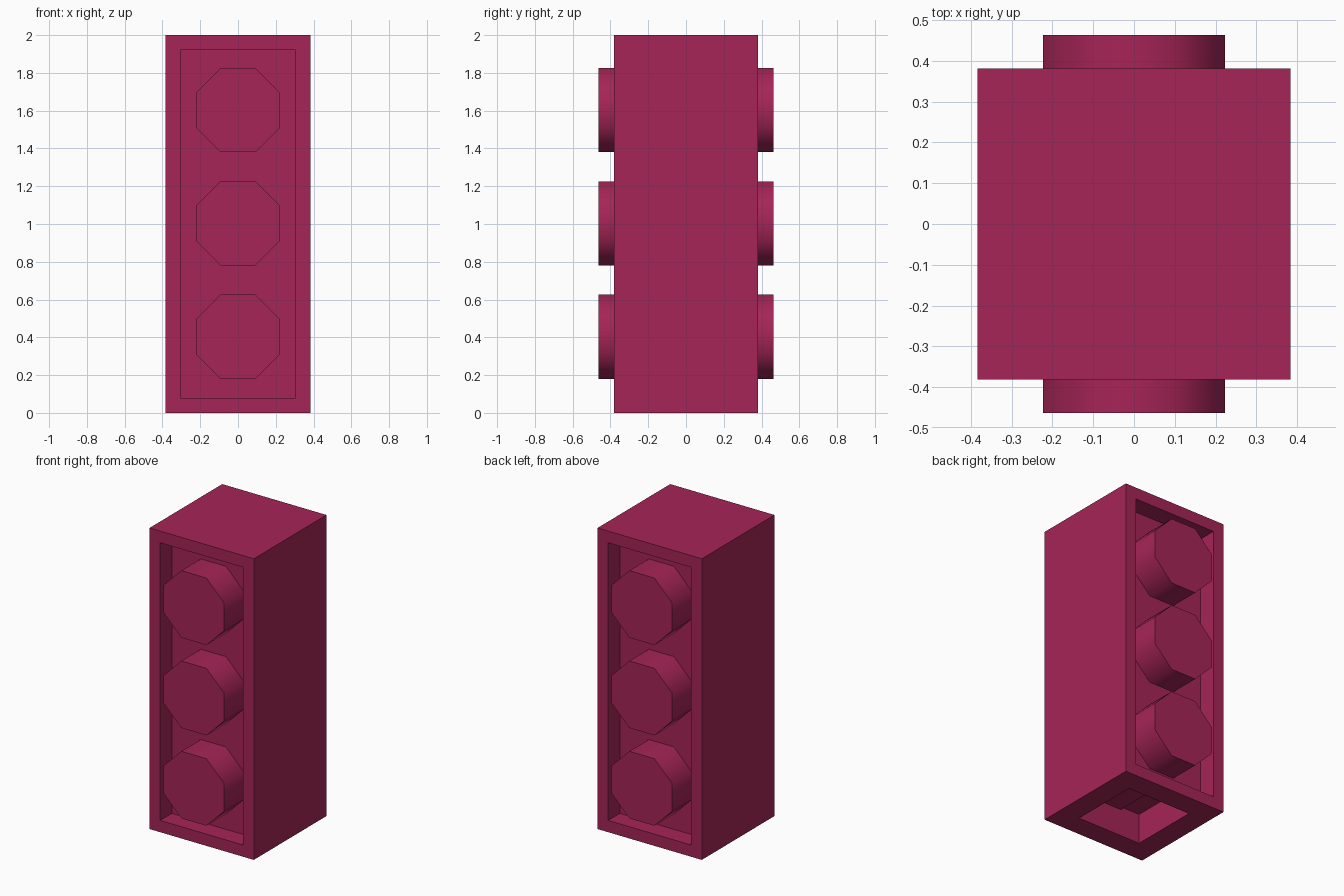
import bpy, bmesh, math
from mathutils import Vector

if "Cube" in bpy.data.objects:
    bpy.data.objects.remove(bpy.data.objects["Cube"])

HX, HY, H = 0.383, 0.381, 2.0      # housing half width, half depth, height
LAMP_R, LAMP_HALF = 0.2225 / math.cos(math.pi / 8), 0.463

mat = bpy.data.materials.new("crimson")
mat.diffuse_color = (0.38, 0.018, 0.095, 1)
mat.use_nodes = True
mat.node_tree.nodes["Principled BSDF"].inputs["Base Color"].default_value = mat.diffuse_color


def make_object(name, bm):
    bmesh.ops.recalc_face_normals(bm, faces=bm.faces[:])
    mesh = bpy.data.meshes.new(name)
    bm.to_mesh(mesh)
    bm.free()
    mesh.materials.append(mat)
    obj = bpy.data.objects.new(name, mesh)
    bpy.context.collection.objects.link(obj)
    return obj


def recess(bm, direction, border, depth):
    """Inset the outer face pointing along direction and sink it straight in."""
    d = Vector(direction)
    bm.normal_update()
    face = max((f for f in bm.faces if f.normal.dot(d) > 0.99),
               key=lambda f: f.calc_center_median().dot(d))
    bmesh.ops.inset_region(bm, faces=[face], thickness=border, use_even_offset=True)
    sunk = bmesh.ops.extrude_discrete_faces(bm, faces=[face])["faces"][0]
    bmesh.ops.translate(bm, verts=sunk.verts, vec=-d * depth)


# Housing: box with recessed lamp panels front and back and a post socket below
bm = bmesh.new()
bmesh.ops.create_cube(bm, size=1)
bmesh.ops.scale(bm, verts=bm.verts, vec=(2 * HX, 2 * HY, H))
bmesh.ops.translate(bm, verts=bm.verts, vec=(0, 0, H / 2))
recess(bm, (0, -1, 0), 0.078, 0.123)
recess(bm, (0, 1, 0), 0.078, 0.123)
recess(bm, (0, 0, -1), 0.148, 0.2)
make_object("housing", bm)

# Lamps: octagonal prisms running through the housing, seen on both sides
for name, z in (("lower", 0.403), ("middle", 1.003), ("upper", 1.603)):
    bm = bmesh.new()
    rings = []
    for y in (-LAMP_HALF, LAMP_HALF):
        ring = []
        for i in range(8):
            a = math.pi / 8 + i * math.pi / 4
            ring.append(bm.verts.new((LAMP_R * math.cos(a), y, z + LAMP_R * math.sin(a))))
        rings.append(ring)
        bm.faces.new(ring)
    for i in range(8):
        j = (i + 1) % 8
        bm.faces.new((rings[0][i], rings[0][j], rings[1][j], rings[1][i]))
    lamp = make_object(name + "_lamp", bm)
    bpy.ops.object.select_all(action='DESELECT')
    lamp.select_set(True)
    bpy.context.view_layer.objects.active = lamp
    bpy.ops.object.shade_smooth_by_angle(angle=math.radians(60))
